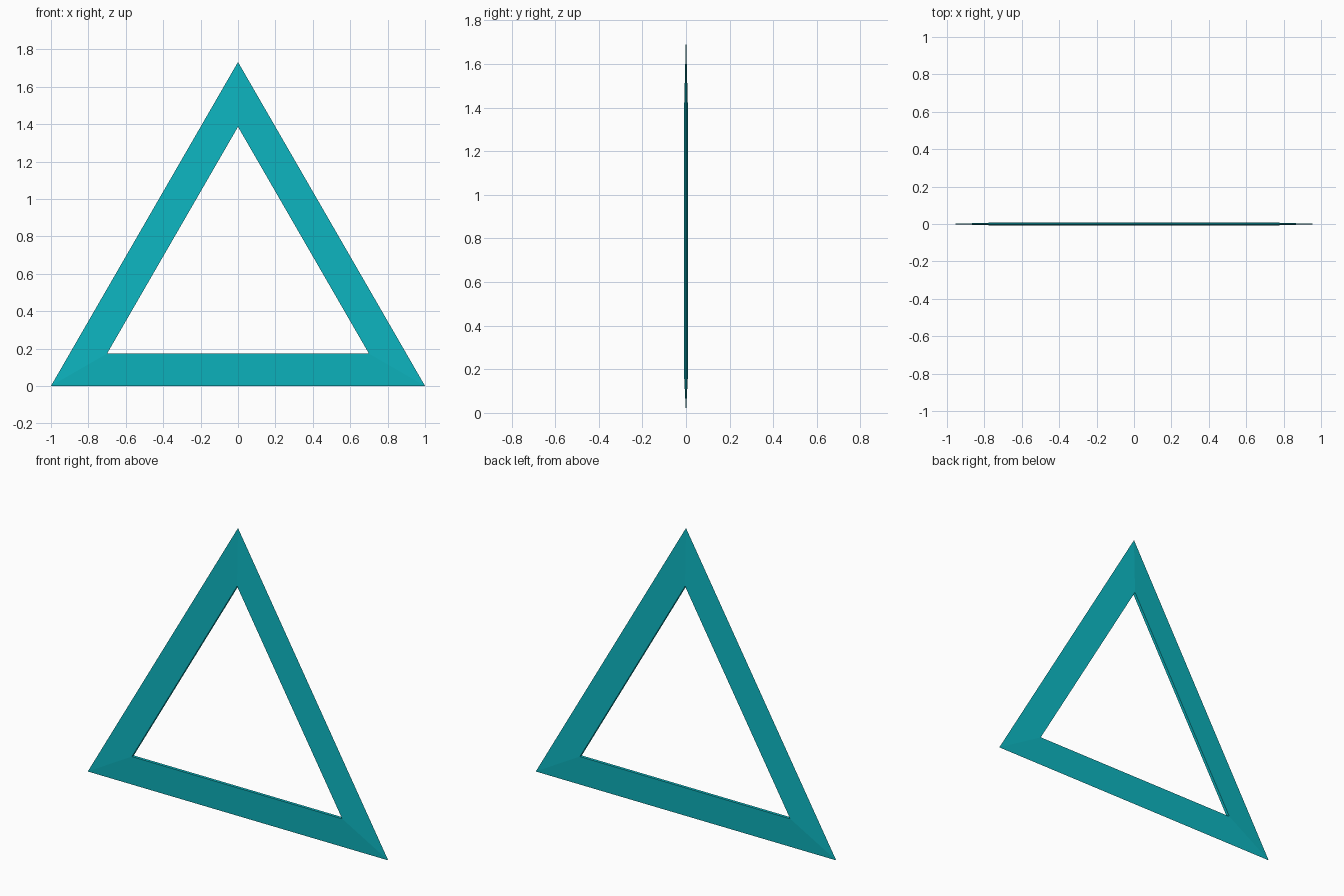
import bpy, bmesh, math

if "Cube" in bpy.data.objects:
    bpy.data.objects.remove(bpy.data.objects["Cube"])

R = 2 / math.sqrt(3)      # outer corner radius
INNER = 0.70              # opening scale
HALF = 0.009              # half thickness at the opening

bm = bmesh.new()


def ring(radius, y):
    return [bm.verts.new((radius * math.sin(a), y, R / 2 + radius * math.cos(a)))
            for a in (i * math.tau / 3 for i in range(3))]


# Bars taper from a thick opening to a sharp outer edge
loops = [ring(R, 0), ring(R * INNER, -HALF), ring(R * INNER, HALF)]
for k in range(3):
    a, b = loops[k], loops[(k + 1) % 3]
    for i in range(3):
        j = (i + 1) % 3
        bm.faces.new((a[i], a[j], b[j], b[i]))
bmesh.ops.recalc_face_normals(bm, faces=bm.faces)

mesh = bpy.data.meshes.new("triangle_frame")
bm.to_mesh(mesh)
bm.free()
frame = bpy.data.objects.new("triangle_frame", mesh)
bpy.context.collection.objects.link(frame)

# Teal colour
teal = bpy.data.materials.new("teal")
teal.diffuse_color = (0.004, 0.46, 0.52, 1)
teal.use_nodes = True
teal.node_tree.nodes["Principled BSDF"].inputs["Base Color"].default_value = teal.diffuse_color
mesh.materials.append(teal)
